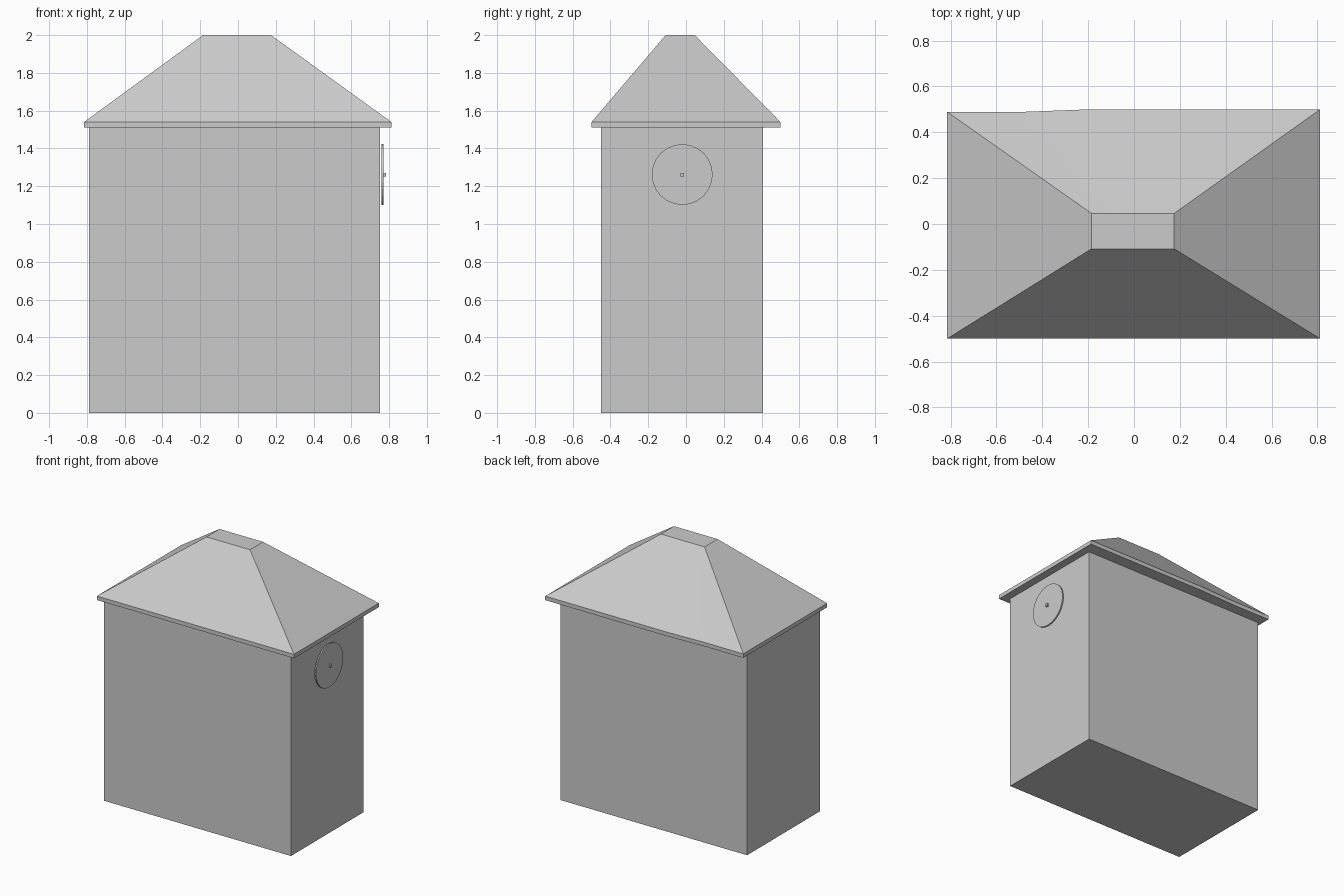
import bpy, math

if "Cube" in bpy.data.objects:
    bpy.data.objects.remove(bpy.data.objects["Cube"])


def box(name, x0, x1, y0, y1, z0, z1):
    bpy.ops.mesh.primitive_cube_add(
        size=1, location=((x0 + x1) / 2, (y0 + y1) / 2, (z0 + z1) / 2))
    ob = bpy.context.object
    ob.name = name
    ob.scale = (x1 - x0, y1 - y0, z1 - z0)
    return ob


def loft(name, rings):
    """Skin a stack of equal-length rings and cap both ends."""
    n = len(rings[0])
    verts = [p for ring in rings for p in ring]
    faces = [tuple(reversed(range(n))), tuple(range(len(verts) - n, len(verts)))]
    for k in range(len(rings) - 1):
        for i in range(n):
            j = (i + 1) % n
            a, b = k * n, (k + 1) * n
            faces.append((a + i, a + j, b + j, b + i))
    mesh = bpy.data.meshes.new(name)
    mesh.from_pydata(verts, [], faces)
    mesh.validate()
    ob = bpy.data.objects.new(name, mesh)
    bpy.context.collection.objects.link(ob)
    return ob


# Tower walls
box("walls", -0.79, 0.752, -0.45, 0.408, 0, 1.51)

# Eave outline, with the slightly bent back edge
eave = [(-0.815, -0.5), (0.812, -0.5), (0.812, 0.5),
        (-0.2, 0.5), (-0.49, 0.489), (-0.815, 0.489)]
# Flat roof top; the extra back points lie along its back edge
crown = [(-0.185, -0.108), (0.175, -0.108), (0.175, 0.046),
         (-0.04, 0.046), (-0.11, 0.046), (-0.185, 0.046)]

# Hipped roof with a thin vertical eave band
loft("hipped_roof", [[(x, y, 1.51) for x, y in eave],
                     [(x, y, 1.54) for x, y in eave],
                     [(x, y, 2.0) for x, y in crown]])

# Round dial just off the right wall
bpy.ops.mesh.primitive_cylinder_add(
    vertices=24, radius=0.161, depth=0.01,
    location=(0.765, -0.02, 1.262), rotation=(0, math.pi / 2, 0))
bpy.context.object.name = "dial"

# Centre pin of the dial
box("dial_pin", 0.77, 0.784, -0.029, -0.011, 1.251, 1.271)
